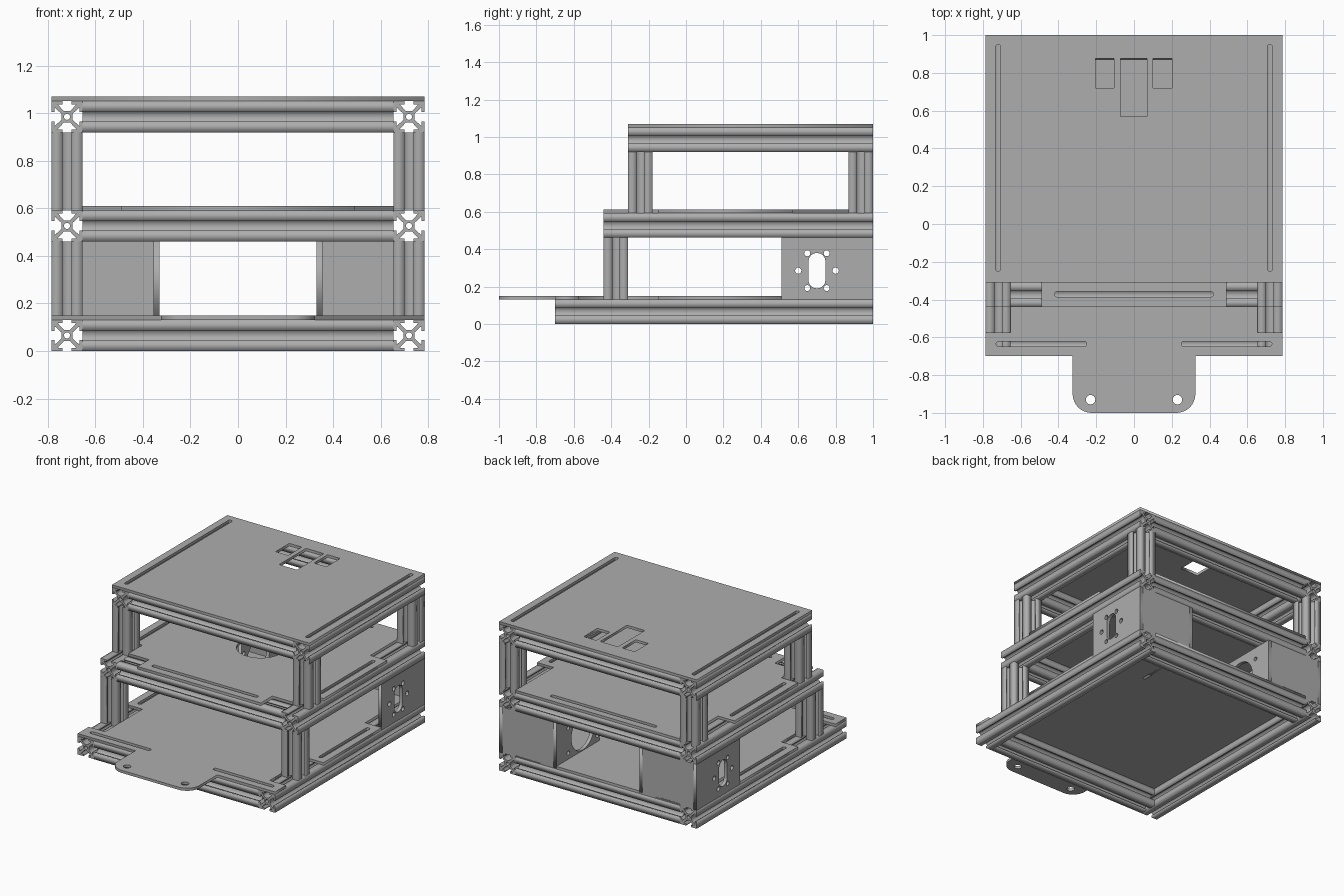
import bpy, bmesh, math
from mathutils import Matrix

cube = bpy.data.objects.get("Cube")
if cube:
    bpy.data.objects.remove(cube, do_unlink=True)

grey = bpy.data.materials.new("light_grey")
grey.use_nodes = True
GREY = (0.42, 0.42, 0.42, 1)
grey.diffuse_color = GREY
grey.node_tree.nodes["Principled BSDF"].inputs["Base Color"].default_value = GREY

# Main sizes: bar width, plate thickness, half width, back face
BAR, THICK, HALF, BACK = 0.131, 0.019, 0.785, 1.0
INNER = HALF - BAR
MID = HALF - BAR / 2

# Local axes of a prism: (profile u, profile v, length) -> world
AXES = {
    "z": Matrix.Identity(3),
    "x": Matrix(((0, 0, 1), (1, 0, 0), (0, 1, 0))),   # profile in (y, z)
    "y": Matrix(((0, 1, 0), (0, 0, 1), (1, 0, 0))),   # profile in (z, x)
}


def prism(name, loops, axis, start, end, offset=(0, 0)):
    """Extrude closed outlines (first one outer, others holes) along an axis."""
    curve = bpy.data.curves.new(name, "CURVE")
    curve.dimensions = "2D"
    curve.fill_mode = "BOTH"
    curve.extrude = (end - start) / 2
    for loop in loops:
        spline = curve.splines.new("POLY")
        spline.points.add(len(loop) - 1)
        for point, (u, v) in zip(spline.points, loop):
            point.co = (u + offset[0], v + offset[1], 0, 1)
        spline.use_cyclic_u = True
    temp = bpy.data.objects.new(name + "_outline", curve)
    bpy.context.scene.collection.objects.link(temp)
    graph = bpy.context.evaluated_depsgraph_get()
    mesh = bpy.data.meshes.new_from_object(temp.evaluated_get(graph))
    bpy.data.objects.remove(temp, do_unlink=True)
    bpy.data.curves.remove(curve)
    bm = bmesh.new()
    bm.from_mesh(mesh)
    bmesh.ops.remove_doubles(bm, verts=bm.verts, dist=0.0001)
    bmesh.ops.translate(bm, verts=bm.verts, vec=(0, 0, (start + end) / 2))
    bmesh.ops.transform(bm, matrix=AXES[axis].to_4x4(), verts=bm.verts)
    bmesh.ops.recalc_face_normals(bm, faces=bm.faces)
    bm.to_mesh(mesh)
    bm.free()
    mesh.name = name
    mesh.materials.clear()
    mesh.materials.append(grey)
    obj = bpy.data.objects.new(name, mesh)
    bpy.context.scene.collection.objects.link(obj)
    return obj


def rect(u0, u1, v0, v1):
    return [(u0, v0), (u1, v0), (u1, v1), (u0, v1)]


def arc(u, v, r, start=0, sweep=360, steps=24):
    count = steps if sweep == 360 else steps + 1
    angles = [math.radians(start + sweep * i / steps) for i in range(count)]
    return [(u + r * math.cos(a), v + r * math.sin(a)) for a in angles]


def slot(u0, u1, v0, v1):
    """Rounded slot filling the given rectangle, along its longer side."""
    if u1 - u0 > v1 - v0:
        r, v = (v1 - v0) / 2, (v0 + v1) / 2
        return arc(u1 - r, v, r, -90, 180, 8) + arc(u0 + r, v, r, 90, 180, 8)
    r, u = (u1 - u0) / 2, (u0 + u1) / 2
    return arc(u, v1 - r, r, 0, 180, 8) + arc(u, v0 + r, r, 180, 180, 8)


def slot_x(x0, x1, y):
    return slot(x0, x1, y - 0.014, y + 0.014)


def slot_y(x, y0, y1):
    return slot(x - 0.014, x + 0.014, y0, y1)


def mirrored(half):
    """Close a right-hand half outline, listed bottom to top, across x = 0."""
    return half + [(-x, y) for x, y in reversed(half)]


# T-slot bar section: one quarter turned four times, plus centre bore
quarter = [(0.2, 0.36), (0.6, 0.8), (0.3, 0.8), (0.3, 1), (1, 1),
           (1, 0.3), (0.8, 0.3), (0.8, 0.6), (0.36, 0.2)]
section = []
for turn in range(4):
    for u, v in quarter:
        for _ in range(turn):
            u, v = v, -u
        section.append((u * BAR / 2, v * BAR / 2))
bar_loops = [section, arc(0, 0, 0.013, steps=12)]


def bar(name, axis, start, end, u, v):
    prism(name, bar_loops, axis, start, end, (u, v))


# Three rectangular frames
LEVELS = {"bottom": (0.0, -0.70), "middle": (0.461, -0.44), "top": (0.92, -0.31)}
for level, (z, front) in LEVELS.items():
    zc = z + BAR / 2
    for side, x in (("left", MID), ("right", -MID)):
        bar(f"{level}_{side}_rail", "y", front, BACK, zc, x)
    bar(f"{level}_front_rail", "x", -INNER, INNER, front + BAR / 2, zc)
    bar(f"{level}_back_rail", "x", -INNER, INNER, BACK - BAR / 2, zc)

# Upright posts
for side, x in (("left", MID), ("right", -MID)):
    bar(f"lower_front_{side}_post", "z", BAR, 0.461, x, -0.44 + BAR / 2)
    bar(f"upper_front_{side}_post", "z", 0.592, 0.92, x, -0.31 + BAR / 2)
    bar(f"upper_back_{side}_post", "z", 0.592, 0.92, x, BACK - BAR / 2)

# Bottom deck with rounded front tongue, notched round posts and motor boxes
tongue = arc(0.225, -0.90, 0.10, -90, 90, 8)
bottom_half = tongue + [(0.325, -0.70), (HALF, -0.70), (HALF, -0.575), (INNER, -0.575),
                        (INNER, -0.15), (HALF, -0.15), (HALF, 0.51), (INNER, 0.51),
                        (INNER, BACK)]
bottom_holes = [slot_x(-0.73, -0.25, -0.635), slot_x(0.25, 0.73, -0.635)]
for s in (-1, 1):
    bottom_holes += [arc(s * 0.23, -0.93, 0.025), slot_y(s * MID, -0.10, 0.46)]
prism("bottom_deck", [mirrored(bottom_half)] + bottom_holes, "z", BAR, BAR + THICK)

# Middle deck, notched at the posts and front corners
middle_half = [(0.49, -0.44), (0.49, -0.31), (INNER, -0.31), (INNER, -0.15),
               (HALF, -0.15), (HALF, 0.57), (INNER, 0.57), (INNER, BACK)]
middle_holes = [slot_x(-0.42, 0.42, -0.372), slot_x(-0.42, 0.42, BACK - BAR / 2),
                arc(0, 0.26, 0.16, steps=32)]
middle_holes += [slot_y(s * MID, -0.10, 0.52) for s in (-1, 1)]
prism("middle_deck", [mirrored(middle_half)] + middle_holes, "z", 0.592, 0.592 + THICK)

# Top deck with side slots and three windows
top_holes = [slot_y(s * MID, -0.25, 0.95) for s in (-1, 1)]
top_holes += [rect(-0.205, -0.105, 0.72, 0.875), rect(-0.072, 0.07, 0.57, 0.875),
              rect(0.10, 0.20, 0.72, 0.875)]
prism("top_deck", [rect(-HALF, HALF, -0.31, BACK)] + top_holes, "z", 1.051, 1.07)

# Motor boxes at the back corners: outer, inner and back walls
WALL, Z0, Z1, HY, HZ = 0.025, BAR, 0.461, 0.70, 0.285
wall = rect(0.51, BACK, Z0, Z1)
outer_holes = [slot(HY - 0.048, HY + 0.048, HZ - 0.095, HZ + 0.095)]
outer_holes += [arc(HY + s * 0.10, HZ, 0.017, steps=12) for s in (-1, 1)]
outer_holes += [arc(HY + s * 0.05, HZ + t * 0.09, 0.017, steps=12)
                for s in (-1, 1) for t in (-1, 1)]
# Keep the screw holes clear of the slot
outer_holes[0] = slot(HY - 0.046, HY + 0.046, HZ - 0.095, HZ + 0.095)
outer_holes[3:] = [arc(HY + s * 0.052, HZ + t * 0.093, 0.016, steps=12)
                   for s in (-1, 1) for t in (-1, 1)]
inner_holes = [arc(HY, HZ, 0.13, steps=32)]
inner_holes += [arc(HY + s * 0.165, HZ + t * 0.09, 0.015, steps=12)
                for s in (-1, 1) for t in (-1, 1)]
for side, s in (("left", 1), ("right", -1)):
    spans = {
        "outer": sorted((s * (HALF - WALL), s * HALF)),
        "inner": sorted((s * 0.33, s * (0.33 + WALL))),
    }
    prism(f"{side}_motor_outer_wall", [wall] + outer_holes, "x", *spans["outer"])
    prism(f"{side}_motor_inner_wall", [wall] + inner_holes, "x", *spans["inner"])
    x0, x1 = sorted((s * (0.33 + WALL), s * (HALF - WALL)))
    prism(f"{side}_motor_back_wall", [rect(Z0, Z1, x0, x1)], "y", BACK - WALL, BACK)
